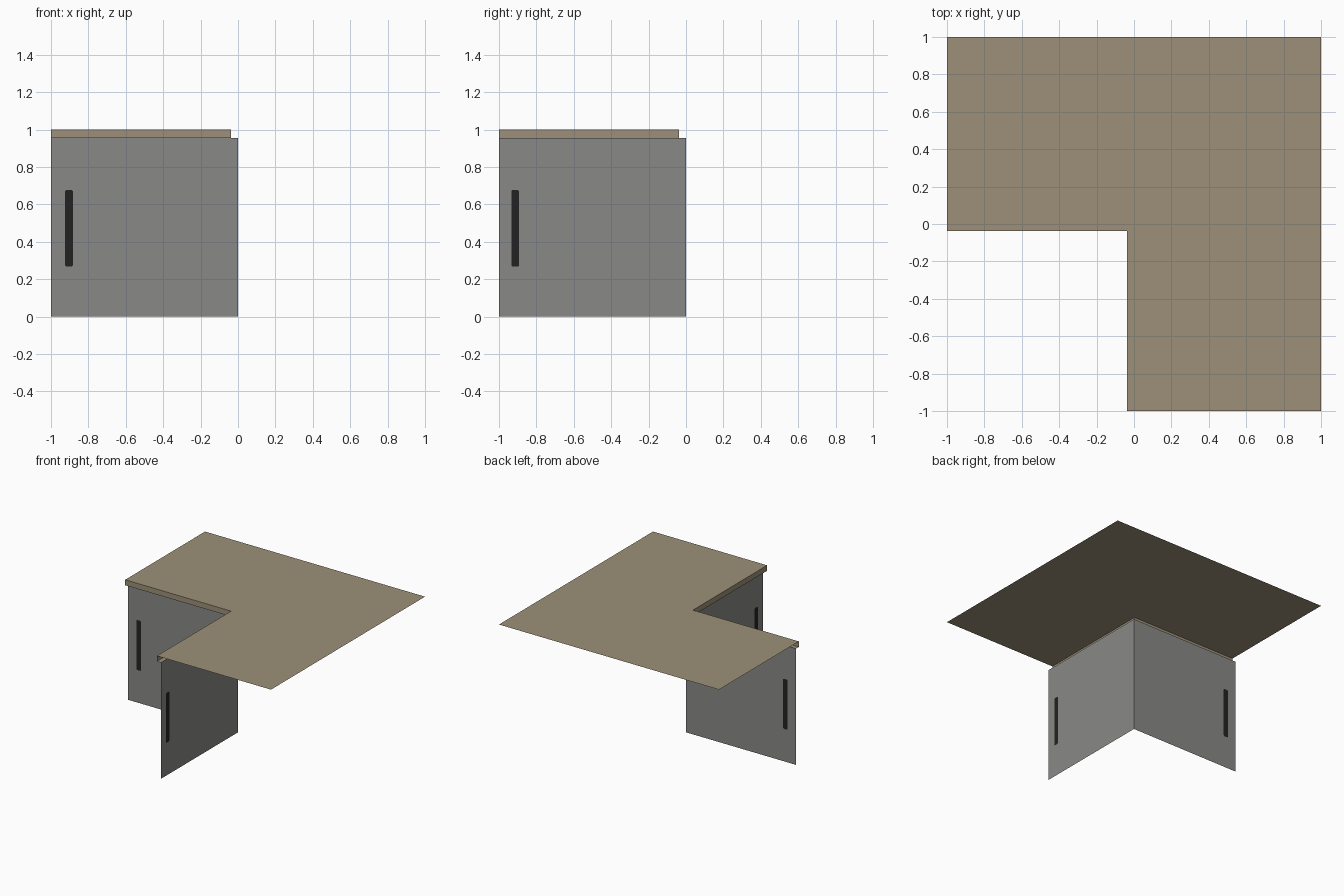
import bpy, bmesh

if "Cube" in bpy.data.objects:
    bpy.data.objects.remove(bpy.data.objects["Cube"])

LIP = -0.037      # inner front edge of the worktop
DOOR_TOP = 0.955  # top of doors, bottom of worktop lip


def material(name, rgb):
    m = bpy.data.materials.new(name)
    m.diffuse_color = (*rgb, 1)
    m.use_nodes = True
    m.node_tree.nodes["Principled BSDF"].inputs["Base Color"].default_value = m.diffuse_color
    return m


TAN = material("worktop tan", (0.335, 0.28, 0.19))
GREY = material("door grey", (0.25, 0.25, 0.245))
BLACK = material("handle black", (0.016, 0.016, 0.016))


def make_object(name, polys, mats):
    """polys: list of (points, material index)"""
    bm = bmesh.new()
    for pts, mi in polys:
        f = bm.faces.new([bm.verts.new(p) for p in pts])
        f.material_index = mi
    bmesh.ops.remove_doubles(bm, verts=bm.verts, dist=1e-5)
    me = bpy.data.meshes.new(name)
    bm.to_mesh(me)
    bm.free()
    for m in mats:
        me.materials.append(m)
    ob = bpy.data.objects.new(name, me)
    bpy.context.collection.objects.link(ob)
    return ob


def swap(pts):
    """Mirror points across the x = y diagonal, keeping faces outward"""
    return [(y, x, z) for x, y, z in reversed(pts)]


# worktop: L-shaped sheet in two quads split along the diagonal
sheet = [(-1, LIP, 1), (LIP, LIP, 1), (1, 1, 1), (-1, 1, 1)]
# lip along the front edge and the underside of the overhang
lip = [(-1, LIP, DOOR_TOP), (LIP, LIP, DOOR_TOP), (LIP, LIP, 1), (-1, LIP, 1)]
under = [(-1, 0, DOOR_TOP), (0, 0, DOOR_TOP), (LIP, LIP, DOOR_TOP), (-1, LIP, DOOR_TOP)]
top_polys = []
for pts in (sheet, lip, under):
    top_polys += [(pts, 0), (swap(pts), 0)]
make_object("worktop", top_polys, [TAN])


def door_polys(u0, u1, z0=0.267, z1=0.678, c=0.007):
    """Flat door facing -y with an eight-sided handle cut into its face"""
    corners = [(-1, 0, 0), (0, 0, 0), (0, 0, DOOR_TOP), (-1, 0, DOOR_TOP)]
    # two handle points for each door corner
    h = [((u0, 0, z0 + c), (u0 + c, 0, z0)),
         ((u1 - c, 0, z0), (u1, 0, z0 + c)),
         ((u1, 0, z1 - c), (u1 - c, 0, z1)),
         ((u0 + c, 0, z1), (u0, 0, z1 - c))]
    polys = [([p for pair in h for p in pair], 1)]
    for i in range(4):
        j = (i + 1) % 4
        polys.append(([corners[i], corners[j], h[j][0], h[i][1]], 0))
        polys.append(([corners[i], h[i][1], h[i][0]], 0))
    return polys


# doors, one on each inner side of the corner
make_object("left_door", door_polys(-0.924, -0.882), [GREY, BLACK])
make_object("right_door", [(swap(p), m) for p, m in door_polys(-0.934, -0.892)], [GREY, BLACK])
